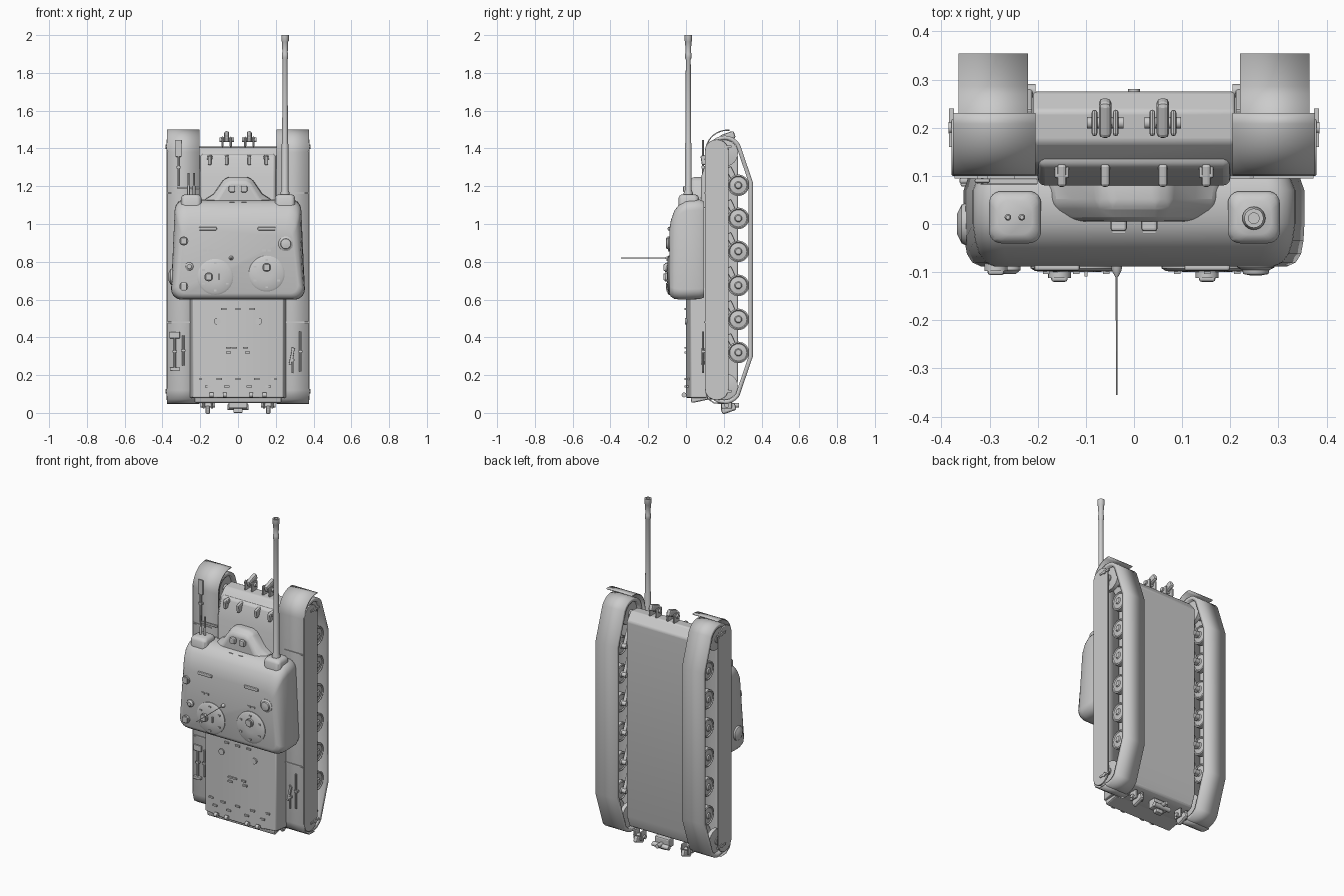
import bpy, bmesh, math
from mathutils import Matrix, Vector


def finish(name, bm, bevel=0, smooth=True, segs=3):
    bmesh.ops.recalc_face_normals(bm, faces=bm.faces)
    me = bpy.data.meshes.new(name)
    bm.to_mesh(me)
    bm.free()
    ob = bpy.data.objects.new(name, me)
    bpy.context.collection.objects.link(ob)
    if bevel:
        m = ob.modifiers.new("Bevel", "BEVEL")
        m.width, m.segments, m.limit_method = bevel, segs, 'ANGLE'
        m.angle_limit = math.radians(25)
    if smooth:
        bpy.ops.object.select_all(action='DESELECT')
        bpy.context.view_layer.objects.active = ob
        ob.select_set(True)
        bpy.ops.object.shade_smooth_by_angle(angle=math.radians(35))
    return ob


def loft(name, rings, bevel=0):
    bm = bmesh.new()
    vs = [[bm.verts.new(p) for p in r] for r in rings]
    n = len(vs[0])
    for a, b in zip(vs, vs[1:]):
        for i in range(n):
            bm.faces.new((a[i], a[(i + 1) % n], b[(i + 1) % n], b[i]))
    bm.faces.new(vs[0])
    bm.faces.new(vs[-1])
    return finish(name, bm, bevel)


def prism(name, pts, axis, a, b, bevel=0):
    place = {'X': lambda p, t: (t, p[0], p[1]), 'Y': lambda p, t: (p[0], t, p[1]),
             'Z': lambda p, t: (p[0], p[1], t)}[axis]
    return loft(name, [[place(p, t) for p in pts] for t in (a, b)], bevel)


def box(name, c, s, bevel=0, rot=0, axis='X'):
    bm = bmesh.new()
    m = Matrix.Translation(c) @ Matrix.Rotation(math.radians(rot), 4, axis)
    bmesh.ops.create_cube(bm, size=1, matrix=m @ Matrix.Diagonal((*s, 1)))
    return finish(name, bm, bevel, False, 2)


def lathe(name, prof, c, axis='Z', n=24):
    # profile of (radius, height); Y heights point towards -y
    rot = {'Z': Matrix(), 'Y': Matrix.Rotation(math.pi / 2, 3, 'X').to_4x4(),
           'X': Matrix.Rotation(math.pi / 2, 3, 'Y').to_4x4()}[axis]
    m = Matrix.Translation(c) @ rot
    return loft(name, [[m @ Vector((r * math.cos(math.tau * i / n), r * math.sin(math.tau * i / n), h))
                        for i in range(n)] for r, h in prof])


def strip(name, pts, x0, x1, thick, closed=False):
    bm = bmesh.new()
    a = [bm.verts.new((x0, *p)) for p in pts]
    b = [bm.verts.new((x1, *p)) for p in pts]
    for i in range(len(pts) if closed else len(pts) - 1):
        j = (i + 1) % len(pts)
        bm.faces.new((a[i], a[j], b[j], b[i]))
    ob = finish(name, bm)
    m = ob.modifiers.new("Solidify", "SOLIDIFY")
    m.thickness, m.offset = thick, 0
    return ob


def arc(cy, cz, r, a0, a1, n=10):
    return [(cy + r * math.cos(math.radians(a0 + (a1 - a0) * i / n)),
             cz + r * math.sin(math.radians(a0 + (a1 - a0) * i / n))) for i in range(n + 1)]


def rrect(y, hb, ht, z0, z1, r):
    # rounded trapezoid in the xz plane
    out = []
    for cx, cz, s in ((hb - r, z0 + r, -90), (ht - r, z1 - r, 0), (r - ht, z1 - r, 90), (r - hb, z0 + r, 180)):
        out += [(x, y, z) for x, z in arc(cx, cz, r, s, s + 90, 6)]
    return out


# Hull
prism("lower_hull", [(0.1, 0.07), (0.1, 1.26), (0.125, 1.36), (0.17, 1.405), (0.235, 1.41), (0.275, 1.36),
                     (0.275, 0.17), (0.25, 0.10), (0.2, 0.075)], 'X', -0.21, 0.21, 0.008)
prism("front_deck", [(0.08, 0.6), (0.08, 1.25), (0.12, 1.37), (0.16, 1.37), (0.16, 0.6)], 'X', -0.2, 0.2, 0.015)
prism("rear_deck", [(-0.255, 0.11), (-0.24, 0.025), (-0.1, 0.0), (0.1, 0.0), (0.24, 0.025), (0.255, 0.11)],
      'Z', 0.08, 0.66, 0.006)
box("rear_plate", (0, 0.09, 0.08), (0.46, 0.13, 0.03), 0.008, 12)
box("turret_ring", (0, 0.1, 0.86), (0.5, 0.04, 0.46), 0.01)

# Running gear, both sides
loop = arc(0.205, 1.375, 0.082, 180, 30) + [(0.343, 1.22), (0.343, 0.30)] + arc(0.205, 0.14, 0.082, -35, -180)
skirt = arc(0.163, 1.385, 0.063, 180, 0) + arc(0.163, 0.13, 0.063, 0, -180)
guard = ([(0.2, 0.05), (0.15, 0.052), (0.115, 0.075), (0.103, 0.12)] + [(0.103, 1.38)]
         + arc(0.22, 1.38, 0.117, 170, 85, 8))
for s, side in ((1, "right"), (-1, "left")):
    strip(f"track_{side}", loop, s * 0.22, s * 0.365, 0.022, True)
    strip(f"fender_{side}", guard, s * 0.205, s * 0.376, 0.006)
    prism(f"skirt_{side}", skirt, 'X', s * 0.370, s * 0.379, 0.003)
    for z in (0.115, 1.41):
        lathe(f"skirt_bolt_{side}", [(0.012, -0.008), (0.012, 0.008)], (s * 0.377, 0.2, z), 'X', 12)
        box(f"skirt_clip_{side}", (s * 0.379, 0.2, z), (0.01, 0.08, 0.012))
    for z in (0.32, 0.495, 0.675, 0.855, 1.03, 1.205):
        for x in (0.255, 0.33):
            lathe(f"road_wheel_{side}", [(0.015, -0.022), (0.02, -0.016), (0.045, -0.012), (0.050, -0.017),
                  (0.057, -0.014), (0.057, 0.014), (0.050, 0.017), (0.045, 0.012), (0.02, 0.016),
                  (0.015, 0.022)], (s * x, 0.277, z), 'X')
        lathe(f"axle_{side}", [(0.014, -0.07), (0.014, 0.07)], (s * 0.275, 0.277, z), 'X', 12)
        box(f"swing_arm_{side}", (s * 0.222, 0.25, z + 0.04), (0.022, 0.03, 0.12), 0.004, 25)
    for z in (0.14, 1.375):
        for x in (0.25, 0.335):
            lathe(f"end_wheel_{side}", [(0.02, -0.02), (0.07, -0.012), (0.07, 0.012), (0.02, 0.02)],
                  (s * x, 0.205, z), 'X')
        lathe(f"end_axle_{side}", [(0.022, -0.08), (0.022, 0.08)], (s * 0.28, 0.205, z), 'X', 16)
    for z in (0.48, 1.165):
        box(f"fender_seam_{side}", (s * 0.31, 0.098, z), (0.125, 0.006, 0.006))
    # front and rear shackles
    for x, y, z in ((0.06, 0.21, 1.45), (0.16, 0.215, 0.035)):
        d = 1 if z > 1 else -1
        for o in (-0.022, 0.022):
            box("shackle_lug", (s * x + o, y, z - d * 0.015), (0.012, 0.055, 0.055), 0.006)
        lathe("shackle_pin", [(0.012, -0.038), (0.012, 0.038)], (s * x, y, z - d * 0.005), 'X', 12)
        box("shackle_eye", (s * x, y + 0.01, z + d * 0.012), (0.026, 0.08, 0.04), 0.01, 20)
    # glacis lugs and rear deck eyes
    for x in (0.06, 0.15):
        box("glacis_lug", (s * x, 0.105, 1.34), (0.02, 0.05, 0.05), 0.007, 10)
    box("glacis_lug_foot", (s * 0.15, 0.11, 1.352), (0.03, 0.03, 0.02), 0.004)
    for x in (0.07, 0.14):
        lathe("rear_deck_eye", [(0.013, -0.01), (0.013, 0.01)], (s * x, -0.01, 0.095), 'X', 12)

# Centre hitch
box("hitch_block", (0, 0.21, 0.05), (0.10, 0.05, 0.055), 0.008)
lathe("hitch_pin", [(0.014, -0.055), (0.014, 0.055)], (0, 0.24, 0.03), 'X', 12)
lathe("hitch_post", [(0.012, -0.045), (0.012, 0.045), (0.004, 0.05)], (0, 0.235, 0.04), 'Y', 12)
box("hitch_foot", (0, 0.21, 0.0125), (0.05, 0.03, 0.025), 0.006)

# Turret
loft("turret", [rrect(0.095, 0.345, 0.325, 0.61, 1.12, 0.05), rrect(0.07, 0.354, 0.335, 0.602, 1.13, 0.055),
                rrect(0.0, 0.354, 0.335, 0.60, 1.125, 0.055), rrect(-0.035, 0.352, 0.330, 0.60, 1.105, 0.055),
                rrect(-0.062, 0.347, 0.322, 0.604, 1.07, 0.055), rrect(-0.08, 0.336, 0.308, 0.615, 1.02, 0.05),
                rrect(-0.088, 0.318, 0.29, 0.632, 0.975, 0.045)])
nose = [(-0.2, 1.05), (-0.17, 1.13), (-0.125, 1.16), (-0.075, 1.235), (-0.045, 1.25)]
nose += [(-x, z) for x, z in reversed(nose)]
loft("turret_nose", [[(x * 1.05, 0.1, z) for x, z in nose], [(x, 0.04, z) for x, z in nose],
                     [(x * 0.9, 0.005, z - 0.03) for x, z in nose]], 0.012)
for x in (-0.032, 0.032):
    box("front_periscope", (x, 0.0, 1.185), (0.034, 0.03, 0.034), 0.006)
    box("periscope_base", (x, 0.004, 1.11), (0.026, 0.05, 0.012))

# Gun ports, main gun and twin small barrels
for x in (-0.247, 0.249):
    loft("gun_port", [[(px + x, py + 0.014, z) for px, z_, py in
                       [(p[0], 0, p[2]) for p in rrect(0, h, h, -h, h, 0.025)]]
                      for z, h in ((1.09, 0.054), (1.138, 0.054), (1.15, 0.048), (1.157, 0.036))])
lathe("gun_barrel", [(0.024, 1.15), (0.024, 1.165), (0.018, 1.18), (0.018, 1.42), (0.0155, 1.43), (0.013, 1.87),
                     (0.017, 1.88), (0.017, 1.90), (0.014, 1.91), (0.017, 1.965), (0.02, 1.97), (0.02, 2.0),
                     (0.011, 2.0), (0.011, 1.95)], (0.249, 0.012, 0))
for x in (-0.262, -0.233):
    lathe("small_barrel", [(0.007, 1.15), (0.007, 1.2), (0.0045, 1.205), (0.0045, 1.27)], (x, 0.014, 0), 'Z', 12)

# Roof hatches and fittings
for x, z in ((-0.12, 0.72), (0.152, 0.737)):
    lathe("hatch", [(0.095, 0), (0.095, 0.006), (0.085, 0.012), (0.03, 0.014)], (x, -0.086, z), 'Y', 40)
    for i in range(6):
        a = math.radians(60 * i + 30)
        box("hatch_stud", (x + 0.072 * math.cos(a), -0.1, z + 0.072 * math.sin(a)), (0.014, 0.008, 0.009))
for x, y, z in ((-0.155, -0.108, 0.72), (0.152, -0.108, 0.77), (-0.287, -0.094, 0.91), (-0.287, -0.094, 0.67)):
    lathe("periscope_collar", [(0.024, 0), (0.024, 0.018)], (x, y + 0.014, z), 'Y', 16)
    box("periscope", (x, y, z), (0.034, 0.024, 0.036), 0.005)
box("hatch_handle", (-0.1, -0.103, 0.72), (0.006, 0.012, 0.035))
for x in (-0.16, 0.152):
    box("roof_hinge", (x, -0.088, 0.975), (0.095, 0.018, 0.018), 0.005)
    for o in (-0.014, 0.014):
        box("hinge_tab", (x + o, -0.089, 0.86), (0.02, 0.01, 0.01))
lathe("vent_cap", [(0.039, 0), (0.039, 0.01), (0.028, 0.016), (0.026, 0.024), (0.01, 0.027)],
      (0.253, -0.08, 0.895), 'Y')
lathe("roof_spigot", [(0.022, 0), (0.022, 0.012), (0.012, 0.02)], (-0.258, -0.084, 0.775), 'Y', 16)
lathe("antenna_mount", [(0.012, 0), (0.01, 0.012), (0.003, 0.025)], (-0.036, -0.085, 0.82), 'Y', 12)
lathe("antenna", [(0.0022, 0), (0.0015, 0.265)], (-0.036, -0.09, 0.82), 'Y', 6)
lathe("side_port", [(0.045, 0), (0.04, -0.01), (0.02, -0.02)], (-0.348, 0.0, 0.72), 'X')

# Engine deck fittings
for z, xs in ((0.345, (-0.05, -0.02, 0.04)), (0.32, (-0.05, 0.05)), (0.55, (-0.075, 0.0, 0.075)),
              (0.18, (-0.19, -0.1, 0, 0.1, 0.19)), (0.14, (-0.16, -0.06, 0.06, 0.16))):
    for x in xs:
        box("deck_tab", (x, max(0, (abs(x) - 0.1) * 0.18) - 0.002, z), (0.028, 0.012, 0.01))
for x in (-0.11, 0.11):
    lathe("filler_cap", [(0.018, 0), (0.018, 0.01)], (x, 0.004, 0.485), 'Y', 16)

# Tools stowed on the fenders
for x, z0, z1 in ((-0.335, 0.23, 0.42), (-0.29, 0.25, 0.41), (0.288, 0.21, 0.35), (0.33, 0.22, 0.43),
                  (-0.315, 1.20, 1.40)):
    lathe("tool_handle", [(0.006, z0), (0.006, z1)], (x, 0.09, 0), 'Z', 10)
    box("tool_clamp", (x, 0.093, (z0 + z1) / 2), (0.022, 0.02, 0.012))
box("hammer_head", (-0.335, 0.088, 0.232), (0.05, 0.02, 0.016), 0.003)
box("axe_head", (-0.335, 0.09, 0.412), (0.055, 0.012, 0.035), 0.004)
box("spade_blade", (-0.315, 0.09, 1.40), (0.032, 0.01, 0.09), 0.004)
box("pry_bar", (0.285, 0.09, 0.3), (0.014, 0.014, 0.09), 0.003, 12, 'Y')
box("tow_bar", (-0.26, 0.088, 1.19), (0.12, 0.012, 0.012), 0.003)
